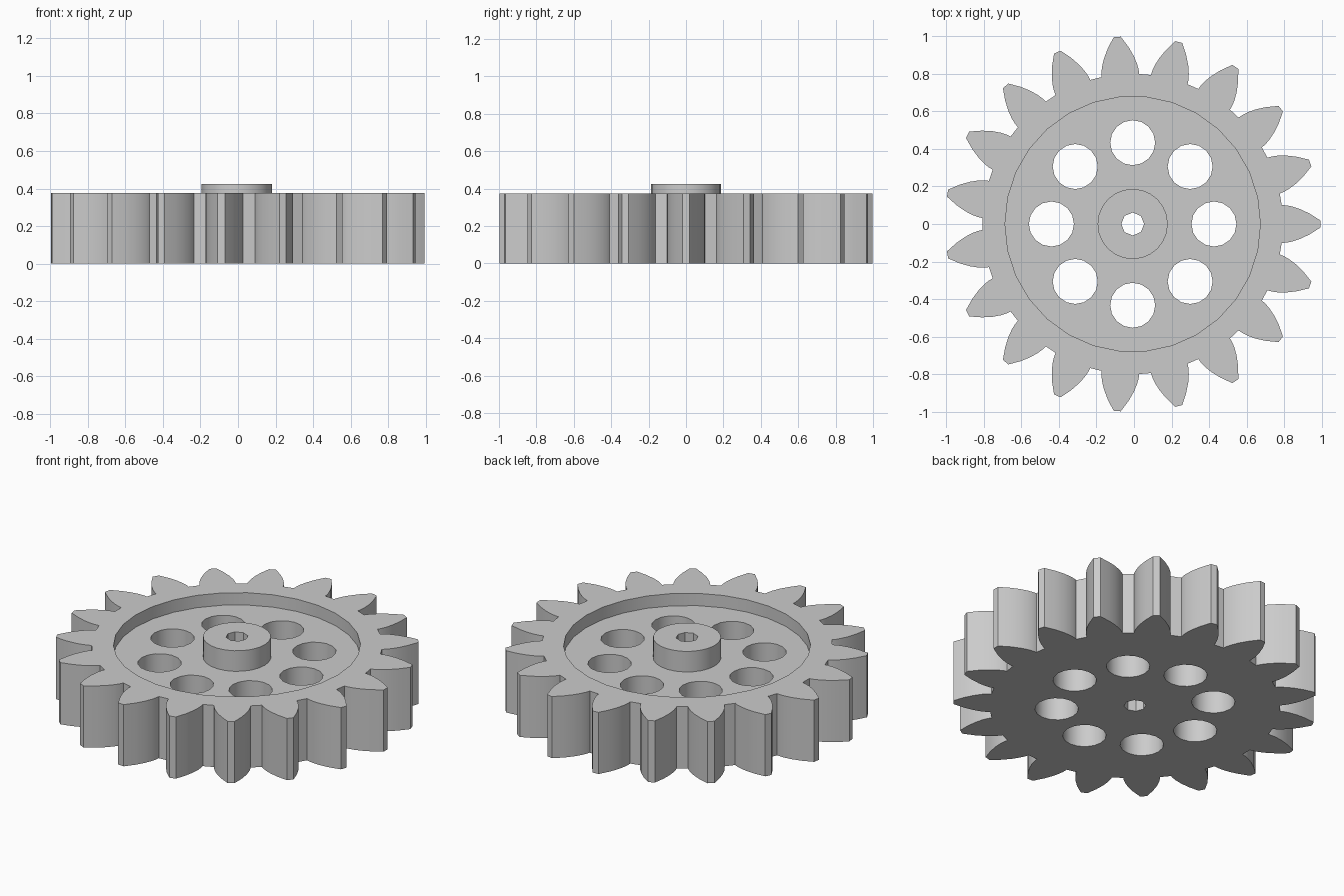
import bpy
import bmesh
from math import atan, cos, hypot, pi, radians, sin, sqrt

cube = bpy.data.objects.get("Cube")
if cube:
    bpy.data.objects.remove(cube, do_unlink=True)

TEETH = 19
BASE_R, TIP_R = 0.80, 1.0
HALF_BASE = radians(7.2)
CENTRE_X = -0.007
FLOOR_Z, RIM_Z, HUB_Z = 0.30, 0.375, 0.425


def circle(radius, sides, x=0.0, y=0.0):
    return [(x + radius * cos(2 * pi * i / sides),
             y + radius * sin(2 * pi * i / sides)) for i in range(sides)]


def gear_outline(steps=6):
    """Involute flanks, mirrored about each tooth's centre line."""
    t_max = sqrt((TIP_R / BASE_R) ** 2 - 1)
    flank = []
    for i in range(steps + 1):
        t = t_max * i / steps
        flank.append((BASE_R * hypot(1, t), HALF_BASE - t + atan(t)))
    tooth = [(r, -a) for r, a in flank] + flank[::-1]
    return [(r * cos(a + 2 * pi * k / TEETH), r * sin(a + 2 * pi * k / TEETH))
            for k in range(TEETH) for r, a in tooth]


bm = bmesh.new()


def wall(points, z0, z1):
    low = [bm.verts.new((x, y, z0)) for x, y in points]
    high = [bm.verts.new((x, y, z1)) for x, y in points]
    for i in range(len(points)):
        j = (i + 1) % len(points)
        bm.faces.new((low[i], low[j], high[j], high[i]))


def cap(loops, z):
    """Flat face bounded by the first loop, with the other loops as holes."""
    edges = []
    for points in loops:
        verts = [bm.verts.new((x, y, z)) for x, y in points]
        edges += [bm.edges.new((v, verts[i - 1])) for i, v in enumerate(verts)]
    bmesh.ops.triangle_fill(bm, use_beauty=True, use_dissolve=False, edges=edges,
                            normal=(0, 0, 1))


outline = gear_outline()
pocket = circle(0.68, 30)
hub = circle(0.187, 24)
bore = circle(0.061, 8)
holes = [circle(0.12, 16, 0.433 * cos(k * pi / 4), 0.433 * sin(k * pi / 4))
         for k in range(8)]

# Toothed rim and its recessed pocket
wall(outline, 0, RIM_Z)
cap([outline, pocket], RIM_Z)
wall(pocket, FLOOR_Z, RIM_Z)

# Web with lightening holes
cap([pocket, hub] + holes, FLOOR_Z)
for hole in holes:
    wall(hole, 0, FLOOR_Z)

# Raised hub with its bore
wall(hub, FLOOR_Z, HUB_Z)
cap([hub, bore], HUB_Z)
wall(bore, 0, HUB_Z)

# Underside
cap([outline, bore] + holes, 0)

bmesh.ops.remove_doubles(bm, verts=bm.verts, dist=0.0001)
bmesh.ops.recalc_face_normals(bm, faces=bm.faces)
mesh = bpy.data.meshes.new("spur_gear")
bm.to_mesh(mesh)
bm.free()

# Single grey material
grey = bpy.data.materials.new("plain_grey")
grey.use_nodes = True
colour = (0.6, 0.6, 0.6, 1)
grey.diffuse_color = colour
grey.node_tree.nodes["Principled BSDF"].inputs["Base Color"].default_value = colour
mesh.materials.append(grey)

gear = bpy.data.objects.new("spur_gear", mesh)
gear.location.x = CENTRE_X
bpy.context.collection.objects.link(gear)
bpy.ops.object.select_all(action="DESELECT")
gear.select_set(True)
bpy.context.view_layer.objects.active = gear
bpy.ops.object.shade_smooth_by_angle(angle=radians(30))
